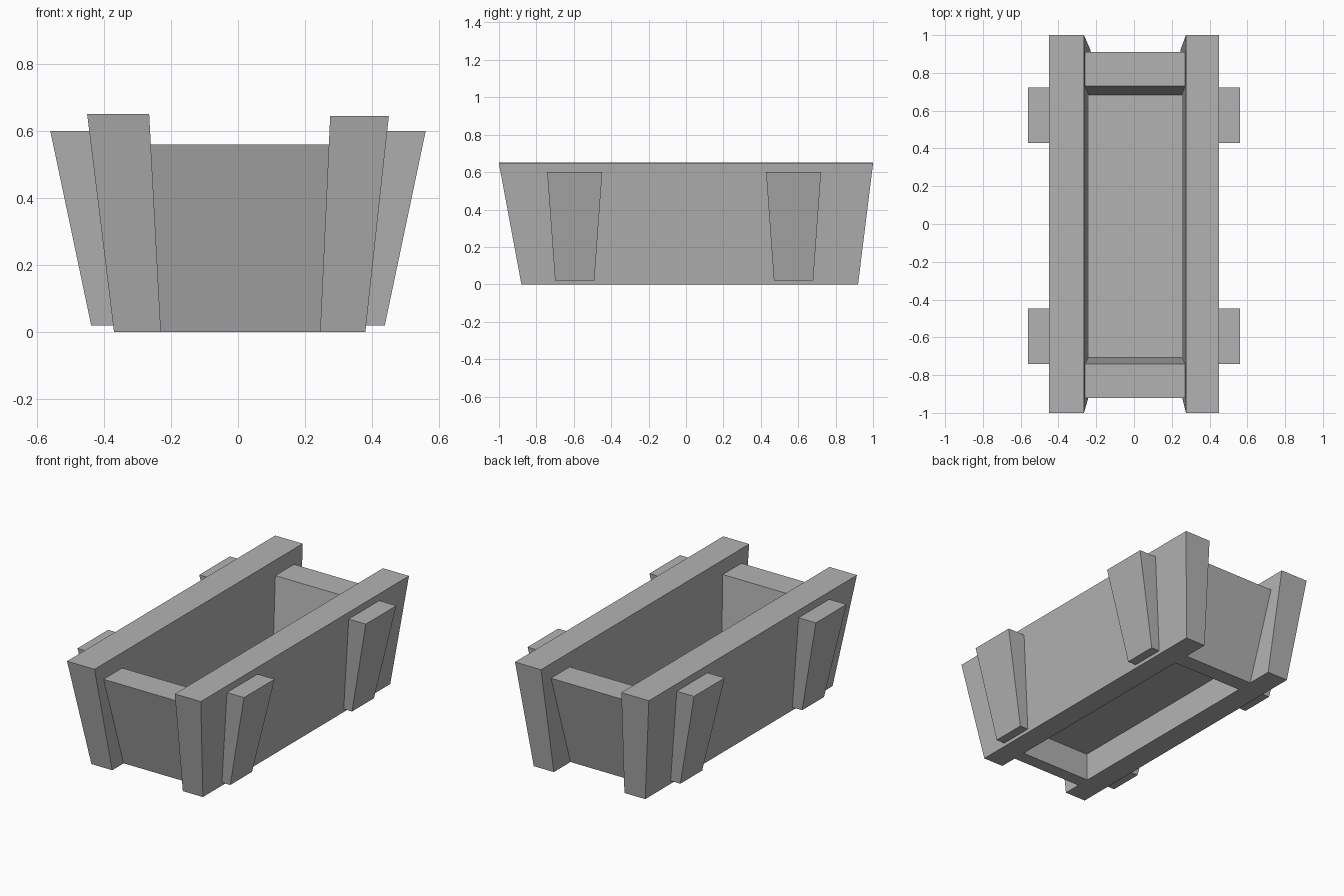
import bpy
import bmesh

cube = bpy.data.objects.get("Cube")
if cube:
    bpy.data.objects.remove(cube, do_unlink=True)

# One plain grey for the whole trough
grey = bpy.data.materials.new("plain_grey")
grey.use_nodes = True
colour = (0.45, 0.45, 0.45, 1)
grey.diffuse_color = colour
grey.node_tree.nodes["Principled BSDF"].inputs["Base Color"].default_value = colour


def add_object(name, bm):
    mesh = bpy.data.meshes.new(name)
    bm.to_mesh(mesh)
    bm.free()
    mesh.materials.append(grey)
    obj = bpy.data.objects.new(name, mesh)
    bpy.context.collection.objects.link(obj)
    return obj


def tapered_board(name, bottom, top):
    """Box whose bottom and top are rectangles given as (x0, x1, y0, y1, z)."""
    bm = bmesh.new()
    rings = []
    for x0, x1, y0, y1, z in (bottom, top):
        corners = ((x0, y0), (x1, y0), (x1, y1), (x0, y1))
        rings.append([bm.verts.new((x, y, z)) for x, y in corners])
    low, high = rings
    bm.faces.new(low[::-1])
    bm.faces.new(high)
    for i in range(4):
        j = (i + 1) % 4
        bm.faces.new((low[i], low[j], high[j], high[i]))
    return add_object(name, bm)


# Long side boards, leaning outwards
tapered_board("left_side_board", (0.245, 0.38, -0.88, 0.92, 0), (0.275, 0.45, -1, 1, 0.645))
tapered_board("right_side_board", (-0.37, -0.23, -0.88, 0.92, 0), (-0.45, -0.265, -1, 1, 0.65))

# Short end boards fitted between the sides
tapered_board("front_end_board", (-0.232, 0.247, -0.77, -0.69, 0), (-0.262, 0.272, -0.92, -0.74, 0.56))
tapered_board("back_end_board", (-0.232, 0.247, 0.66, 0.76, 0), (-0.262, 0.272, 0.73, 0.91, 0.56))

# Tapered cleats on the outer sides
for side, s in (("left", 1), ("right", -1)):
    for end, y in (("front", -0.595), ("back", 0.575)):
        low_x = sorted((s * 0.365, s * 0.438))
        high_x = sorted((s * 0.43, s * 0.56))
        tapered_board(f"{end}_{side}_cleat",
                      (*low_x, y - 0.105, y + 0.105, 0.02),
                      (*high_x, y - 0.147, y + 0.147, 0.6))

# Thin raised floor panel
bm = bmesh.new()
outline = ((-0.25, -0.72), (0.26, -0.72), (0.26, 0.7), (-0.25, 0.7))
bm.faces.new([bm.verts.new((x, y, 0.18)) for x, y in outline])
add_object("floor_panel", bm)
